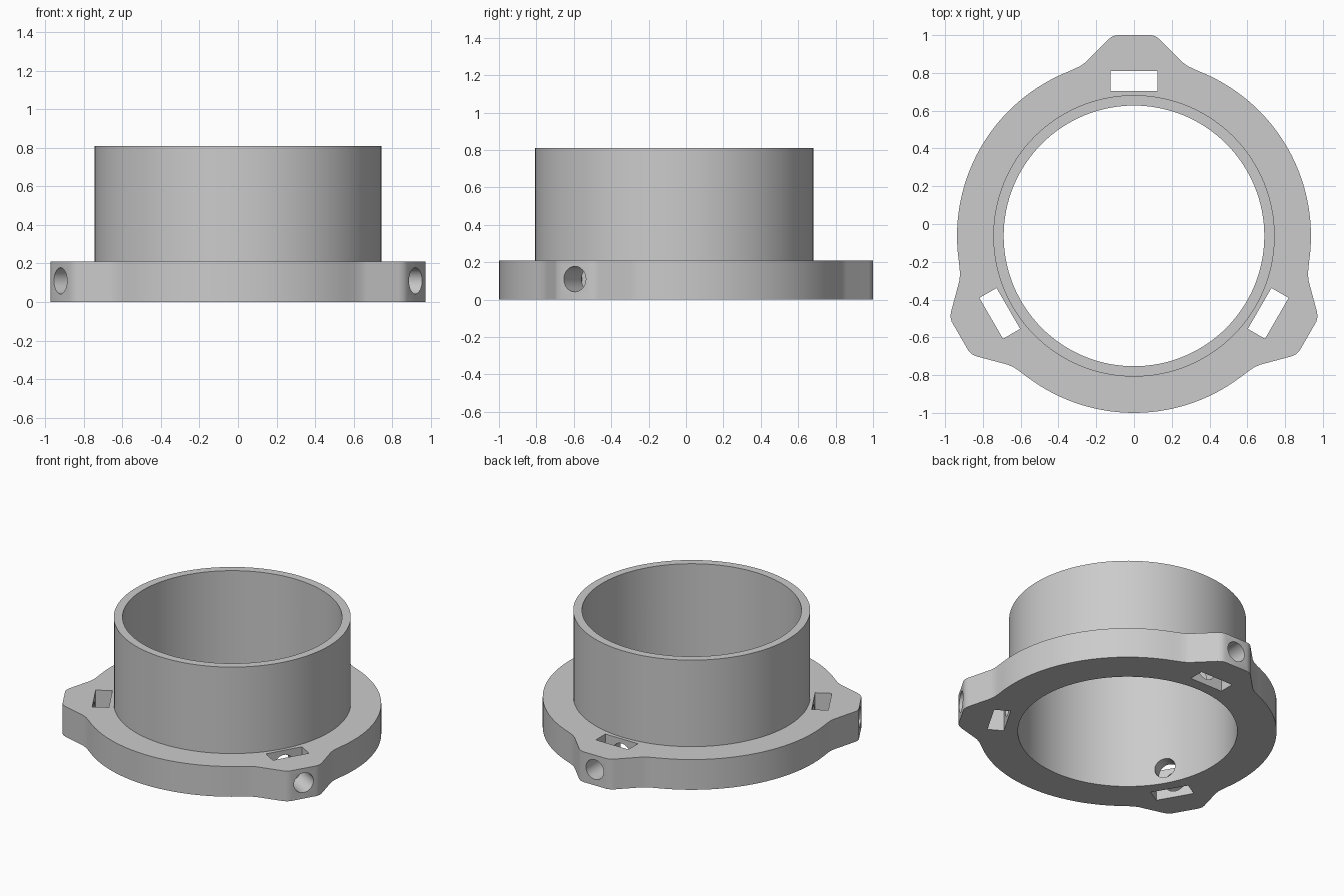
import bpy, bmesh, math
from mathutils import Matrix, Vector

cube = bpy.data.objects.get("Cube")
if cube:
    bpy.data.objects.remove(cube, do_unlink=True)

CY = -0.063                      # ring axis
R_FLANGE, R_TUBE, R_BORE = 0.937, 0.745, 0.69
H_FLANGE, H_TOTAL = 0.21, 0.81
LOBES = [math.radians(a) for a in (90, 210, 330)]

grey = bpy.data.materials.new("plain grey")
grey.use_nodes = True
colour = (0.6, 0.6, 0.6, 1)
grey.diffuse_color = colour
grey.node_tree.nodes["Principled BSDF"].inputs["Base Color"].default_value = colour


def prism(name, outline, z0, z1):
    """Upright solid from a counter-clockwise outline."""
    bm = bmesh.new()
    base = bm.faces.new([bm.verts.new((x, y, z0)) for x, y in outline])
    top = bmesh.ops.extrude_face_region(bm, geom=[base])["geom"]
    bmesh.ops.translate(bm, vec=(0, 0, z1 - z0),
                        verts=[v for v in top if isinstance(v, bmesh.types.BMVert)])
    bmesh.ops.recalc_face_normals(bm, faces=bm.faces)
    mesh = bpy.data.meshes.new(name)
    bm.to_mesh(mesh)
    bm.free()
    mesh.materials.append(grey)
    obj = bpy.data.objects.new(name, mesh)
    bpy.context.collection.objects.link(obj)
    return obj


def circle(r, n=128):
    return [(r * math.cos(2 * math.pi * i / n), r * math.sin(2 * math.pi * i / n))
            for i in range(n)]


def combine(target, other, operation):
    """Apply a boolean and remove the helper solid."""
    bpy.context.view_layer.objects.active = target
    mod = target.modifiers.new(operation, 'BOOLEAN')
    mod.operation, mod.object, mod.solver = operation, other, 'EXACT'
    bpy.ops.object.modifier_apply(modifier=mod.name)
    bpy.data.objects.remove(other, do_unlink=True)


# Flange outline: three lobes (sideways, outward) joined by arcs
half_lobe = [(0.36, 0.865), (0.32, 0.882), (0.285, 0.899), (0.258, 0.918),
             (0.135, 1.041), (0.115, 1.056), (0.09, 1.063)]
lobe = half_lobe + [(-s, r) for s, r in reversed(half_lobe)]
spread = math.atan2(0.36, 0.865)
outline = []
for a in LOBES:
    for s, r in lobe:
        outline.append((r * math.cos(a) + s * math.sin(a),
                        r * math.sin(a) - s * math.cos(a)))
    steps = 28
    for i in range(1, steps):
        t = a + spread + (2 * math.pi / 3 - 2 * spread) * i / steps
        outline.append((R_FLANGE * math.cos(t), R_FLANGE * math.sin(t)))

body = prism("flanged_collar", outline, 0, H_FLANGE)

# Tube standing on the flange, then the bore through both
combine(body, prism("tube", circle(R_TUBE), 0.1, H_TOTAL), 'UNION')
combine(body, prism("bore_cutter", circle(R_BORE), -0.2, 1), 'DIFFERENCE')

# Nut slot and radial screw hole in each lobe
for a in LOBES:
    slot = prism("slot_cutter", [(0.768, -0.125), (0.873, -0.125),
                                 (0.873, 0.125), (0.768, 0.125)], -0.1, 0.3)
    slot.data.transform(Matrix.Rotation(a, 4, 'Z'))
    slot.data.update()
    combine(body, slot, 'DIFFERENCE')
    hole = prism("hole_cutter", circle(0.068, 40), 0.5, 1.2)
    hole.data.transform(Matrix.Translation(Vector((0, 0, 0.11)))
                        @ Matrix.Rotation(a, 4, 'Z')
                        @ Matrix.Rotation(math.pi / 2, 4, 'Y'))
    hole.data.update()
    combine(body, hole, 'DIFFERENCE')

body.location.y = CY
bpy.ops.object.select_all(action='DESELECT')
body.select_set(True)
bpy.context.view_layer.objects.active = body
bpy.ops.object.shade_smooth_by_angle(angle=math.radians(35))
